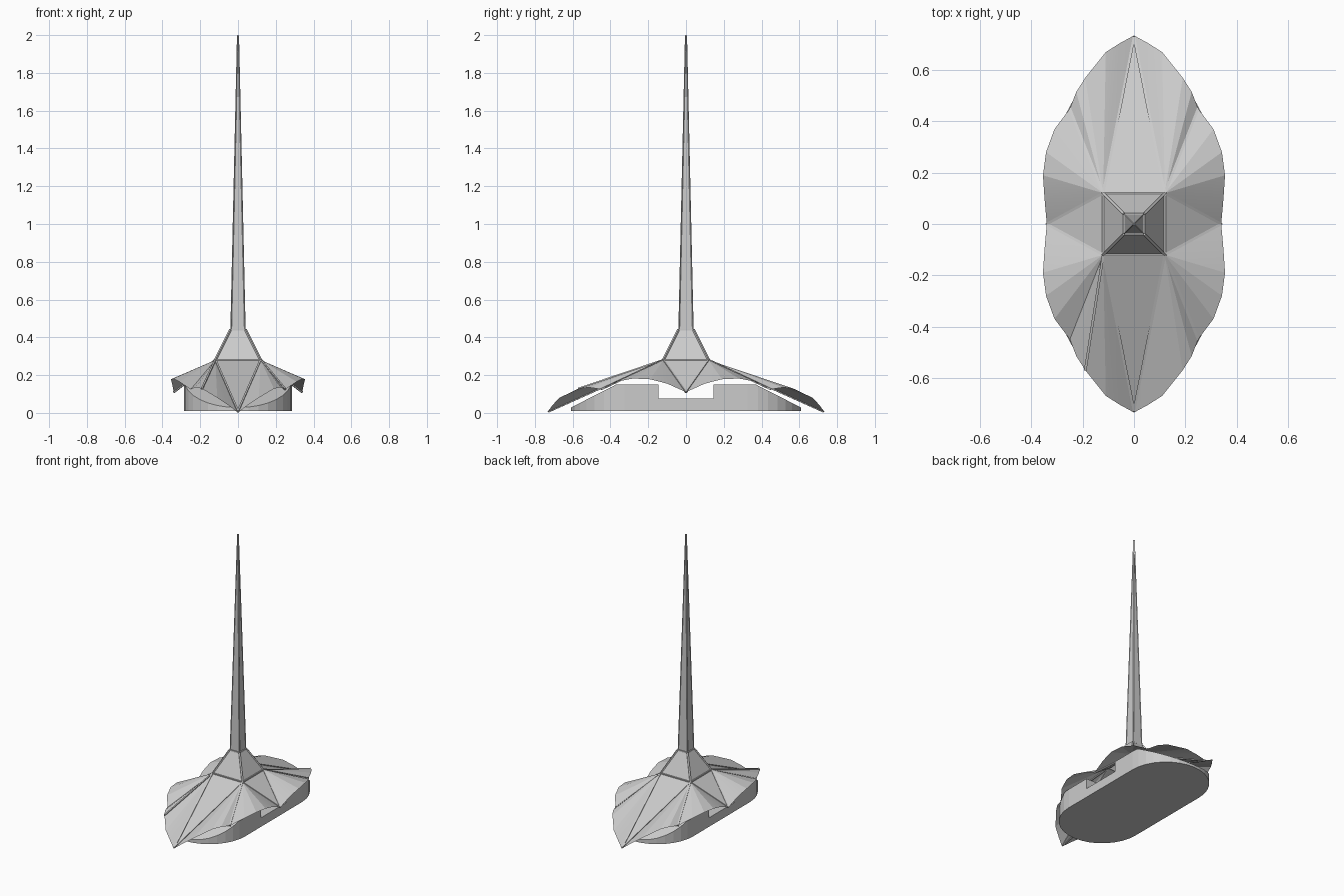
import bpy, bmesh, math
from mathutils import Vector

if "Cube" in bpy.data.objects:
    bpy.data.objects.remove(bpy.data.objects["Cube"])


def mesh_object(name, verts, faces, smooth=False):
    me = bpy.data.meshes.new(name)
    bm = bmesh.new()
    vs = [bm.verts.new(v) for v in verts]
    for f in faces:
        bm.faces.new([vs[i] for i in f])
    bmesh.ops.remove_doubles(bm, verts=bm.verts, dist=1e-5)
    bmesh.ops.recalc_face_normals(bm, faces=bm.faces)
    bm.to_mesh(me)
    bm.free()
    ob = bpy.data.objects.new(name, me)
    bpy.context.collection.objects.link(ob)
    if smooth:
        bpy.context.view_layer.objects.active = ob
        ob.select_set(True)
        bpy.ops.object.shade_smooth_by_angle(angle=math.radians(12))
        ob.select_set(False)
    return ob


def prism(name, profile, offset):
    n = len(profile)
    verts = [Vector(p) for p in profile] + [Vector(p) + Vector(offset) for p in profile]
    faces = [list(range(n)), list(range(n, 2 * n))]
    faces += [(i, (i + 1) % n, n + (i + 1) % n, n + i) for i in range(n)]
    return mesh_object(name, verts, faces)


def beams(name, pairs, w):
    # Square bars along each pair of points
    verts, faces = [], []
    for a, b in pairs:
        a, b = Vector(a), Vector(b)
        d = (b - a).normalized()
        u = d.cross(Vector((0, 0, 1))).normalized() * w / 2
        v = d.cross(u)
        k = len(verts)
        for p in (a, b):
            verts += [p + u + v, p - u + v, p - u - v, p + u - v]
        faces += [(k, k + 1, k + 2, k + 3), (k + 4, k + 5, k + 6, k + 7)]
        faces += [(k + i, k + (i + 1) % 4, k + 4 + (i + 1) % 4, k + 4 + i) for i in range(4)]
    return mesh_object(name, verts, faces)


def square(r, z):
    return [(-r, -r, z), (r, -r, z), (r, r, z), (-r, r, z)]


# Rounded base hall: stadium plan trimmed by a side profile with a notch
R, cy = 0.285, 0.325
plan = []
for start, y in ((0, cy), (math.pi, -cy)):
    for i in range(17):
        a = start + math.pi * i / 16
        plan.append((R * math.cos(a), y + R * math.sin(a), 0.01))
base = prism("base_hall", plan, (0, 0, 0.3))
half = [(0.145, 0.075), (0.145, 0.15), (0.37, 0.15), (0.61, 0.028), (0.7, 0.028), (0.7, -0.05)]
side = half + [(-y, z) for y, z in reversed(half)]
cutter = prism("base_profile_cutter", [(-0.5, y, z) for y, z in side], (1, 0, 0))
cutter.hide_render = True
cutter.hide_set(True)
mod = base.modifiers.new("trim", 'BOOLEAN')
mod.operation = 'INTERSECT'
mod.solver = 'EXACT'
mod.object = cutter

# Tent roof: fans from each corner to scalloped eaves
C = (0.12, 0.12, 0.28)
side_eave = [(0.34, 0, 0.11), (0.349, 0.1, 0.155), (0.355, 0.19, 0.178),
             (0.343, 0.28, 0.182), (0.31, 0.37, 0.165), (0.25, 0.45, 0.125)]
end_eave = [(0.25, 0.45, 0.125), (0.225, 0.515, 0.135), (0.19, 0.57, 0.128),
            (0.11, 0.67, 0.08), (0.055, 0.705, 0.043), (0, 0.735, 0.002)]


def flip(p, sx, sy):
    return (p[0] * sx, p[1] * sy, p[2])


verts, faces = [], []


def tri(*pts):
    k = len(verts)
    verts.extend(pts)
    faces.append((k, k + 1, k + 2))


quads = [(sx, sy) for sx in (1, -1) for sy in (1, -1)]
for sx, sy in quads:
    for eave in (side_eave, end_eave):
        for a, b in zip(eave, eave[1:]):
            tri(*(flip(p, sx, sy) for p in (C, a, b)))
for s in (1, -1):
    tri(flip(C, s, 1), flip(C, s, -1), flip(side_eave[0], s, 1))
    tri(flip(C, 1, s), flip(C, -1, s), flip(end_eave[-1], 1, s))
mesh_object("tent_roof", verts, faces, smooth=True)

# Tower skirt and spire
walls = [(i, (i + 1) % 4, 4 + (i + 1) % 4, 4 + i) for i in range(4)]
mesh_object("tower_skirt", square(0.12, 0.28) + square(0.04, 0.44), walls)
mesh_object("spire", square(0.037, 0.44) + square(0.003, 2.0), walls + [(4, 5, 6, 7)])

# Roof ribs, collar and tower edge ribs
pairs = []
for sx, sy in quads:
    valley = end_eave[2] if (sx, sy) == (-1, -1) else end_eave[0]
    for end in (side_eave[0], valley, (0, 0.728, 0.007)):
        pairs.append((flip(C, sx, sy), flip(end, sx, sy)))
    pairs.append((flip(C, sx, sy), (0.04 * sx, 0.04 * sy, 0.44)))
ring = square(0.12, 0.28)
pairs += [(ring[i], ring[(i + 1) % 4]) for i in range(4)]
ring = square(0.038, 0.44)
pairs += [(ring[i], ring[(i + 1) % 4]) for i in range(4)]
beams("roof_ribs", pairs, 0.01)
beams("spire_ribs", [((0.037 * sx, 0.037 * sy, 0.44), (0.002 * sx, 0.002 * sy, 1.998))
                     for sx, sy in quads], 0.005)
